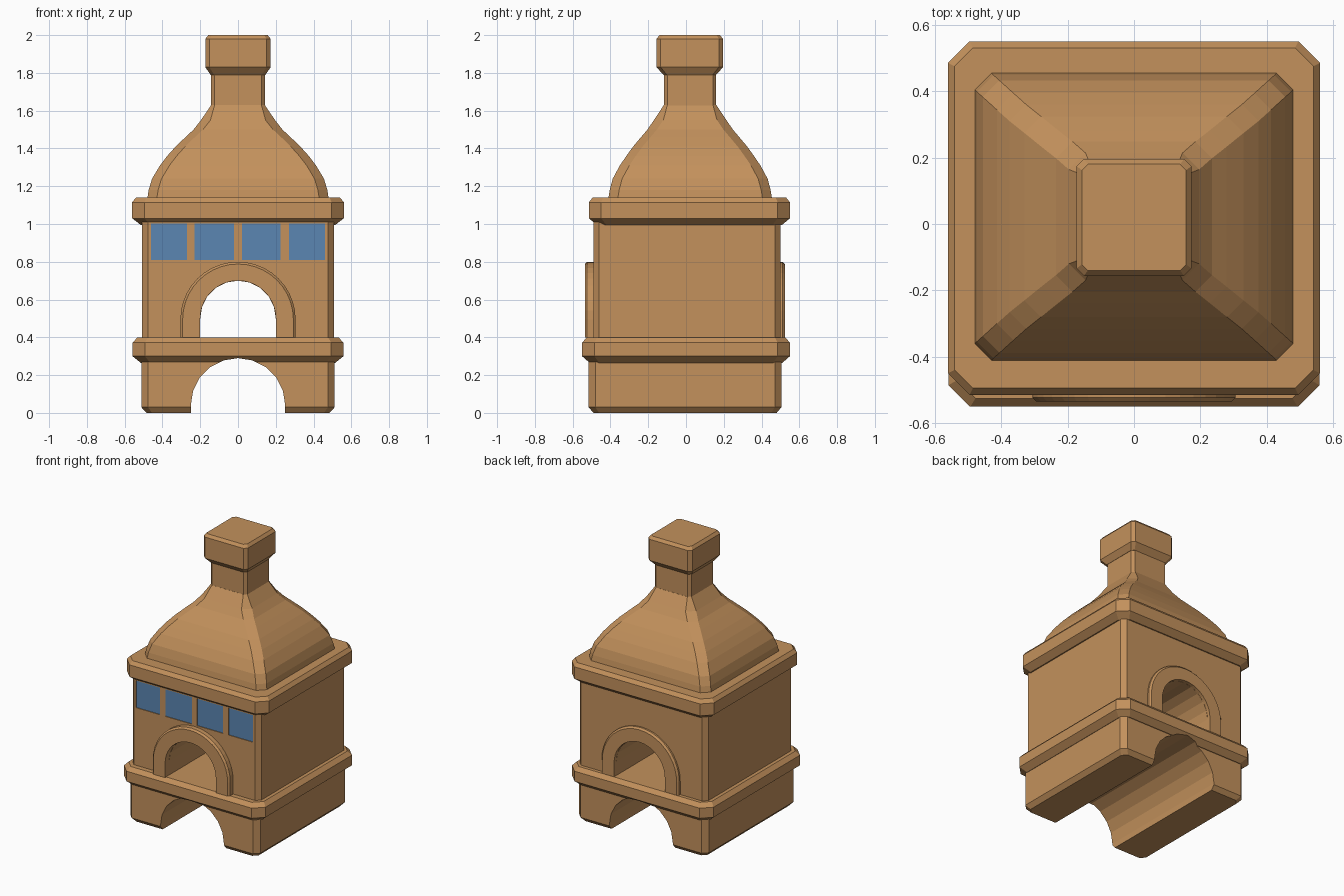
import bpy, bmesh, math

if "Cube" in bpy.data.objects:
    bpy.data.objects.remove(bpy.data.objects["Cube"])


def material(name, rgb):
    m = bpy.data.materials.new(name)
    m.diffuse_color = (*rgb, 1)
    m.use_nodes = True
    m.node_tree.nodes["Principled BSDF"].inputs["Base Color"].default_value = m.diffuse_color
    return m


BROWN = material("warm brown clay", (0.546, 0.283, 0.107))
BLUE = material("window blue", (0.105, 0.24, 0.445))


def skin(name, sections, mat, closed=False):
    """Bridge a list of matching closed cross-sections into a solid."""
    bm = bmesh.new()
    rows = [[bm.verts.new(p) for p in s] for s in sections]
    n = len(rows[0])
    for a, b in zip(rows, rows[1:]):
        for i in range(n):
            j = (i + 1) % n
            bm.faces.new((a[i], a[j], b[j], b[i]))
    bm.faces.new(rows[0][::-1])
    bm.faces.new(rows[-1])
    bmesh.ops.recalc_face_normals(bm, faces=bm.faces)
    me = bpy.data.meshes.new(name)
    bm.to_mesh(me)
    bm.free()
    me.materials.append(mat)
    ob = bpy.data.objects.new(name, me)
    bpy.context.collection.objects.link(ob)
    return ob


def tower(name, rings, cy=0.0, mat=BROWN):
    """Stack of chamfered rectangles: (z, half x, half y, corner chamfer)."""
    secs = []
    for z, hx, hy, c in rings:
        pts = [(hx, hy - c), (hx - c, hy), (c - hx, hy), (-hx, hy - c),
               (-hx, c - hy), (c - hx, -hy), (hx - c, -hy), (hx, c - hy)]
        secs.append([(x, y + cy, z) for x, y in pts])
    return skin(name, secs, mat)


def box(name, x0, x1, y0, y1, z0, z1, mat):
    return skin(name, [[(x0, y0, z), (x1, y0, z), (x1, y1, z), (x0, y1, z)]
                       for z in (z0, z1)], mat)


def arch_line(r, zc, z0, n):
    arc = [(r * math.cos(math.pi * i / n), zc + r * math.sin(math.pi * i / n))
           for i in range(n + 1)]
    return [(r, z0)] + arc + [(-r, z0)]


def tunnel(r, zc, z0, n):
    line = arch_line(r, zc, z0, n)
    return skin("tunnel_cutter", [[(x, y, z) for x, z in line] for y in (-1, 1)], BROWN)


def cut(ob, cutters):
    for c in cutters:
        c.hide_render = True
        m = ob.modifiers.new("cut", 'BOOLEAN')
        m.operation = 'DIFFERENCE'
        m.solver = 'EXACT'
        m.object = c
        bpy.context.view_layer.objects.active = ob
        bpy.ops.object.modifier_apply(modifier=m.name)


# Plinth and lower ledge, with the wood-store arch cut through both
plinth = tower("plinth", [(0, .485, .485, .03), (.03, .512, .51, .035), (.27, .512, .51, .035)], -.005)
lower_ledge = tower("lower_ledge", [(.265, .515, .51, .05), (.30, .558, .55, .065),
                                    (.372, .558, .55, .065), (.40, .532, .525, .055)])
store = tunnel(.25, .04, -.1, 10)
cut(plinth, [store])
cut(lower_ledge, [store])

# Oven body, with fire tunnel and window recesses
body = tower("oven_body", [(.395, .507, .495, .03), (1.01, .507, .495, .03)], .005)
fire = tunnel(.2, .5, .3, 10)
spans = [(-.46, -.27), (-.23, -.02), (.02, .225), (.27, .46)]
recesses = [box("window_cutter", a, b, -.6, -.478, .81, 1.003, BROWN) for a, b in spans]
cut(body, [fire] + recesses)
for i, (a, b) in enumerate(spans):
    box(f"window_{i + 1}", a, b, -.485, -.477, .81, 1.003, BLUE)
for c in [store, fire] + recesses:
    bpy.data.objects.remove(c)

# Raised arch trims on front and back
inner = arch_line(.2, .5, .398, 20)
outer = arch_line(.305, .495, .398, 20)
lip = arch_line(.293, .495, .398, 20)
for name, y0, y1 in (("front_arch_trim", -.485, -.535), ("back_arch_trim", .49, .524)):
    step = math.copysign(.012, y1 - y0)
    skin(name, [[(i[0], y0, i[1]), (i[0], y1, i[1]), (l[0], y1, l[1]),
                 (o[0], y1 - step, o[1]), (o[0], y0, o[1])]
                for i, l, o in zip(inner, lip, outer)], BROWN)

# Upper ledge
tower("upper_ledge", [(.995, .515, .49, .05), (1.03, .56, .532, .065),
                      (1.115, .56, .532, .065), (1.14, .54, .512, .055)], .018)

# Curved hood
hood = [(1.135, .48, .433), (1.18, .473, .426), (1.24, .455, .41), (1.31, .413, .372),
        (1.36, .375, .338), (1.41, .33, .302), (1.46, .278, .26), (1.50, .235, .226),
        (1.55, .196, .192), (1.63, .142, .139)]
tower("hood", [(z, x, y, .018 + .075 * (x - .14)) if z > 1.6 else (z, x, y, .05)
               for z, x, y in hood], .022)

# Chimney neck and cap
tower("chimney_neck", [(1.60, .143, .138, .018), (1.81, .143, .138, .018)], .022)
tower("chimney_cap", [(1.79, .145, .14, .018), (1.83, .173, .176, .022),
                      (1.98, .173, .176, .022), (2.0, .157, .16, .018)], .02)
